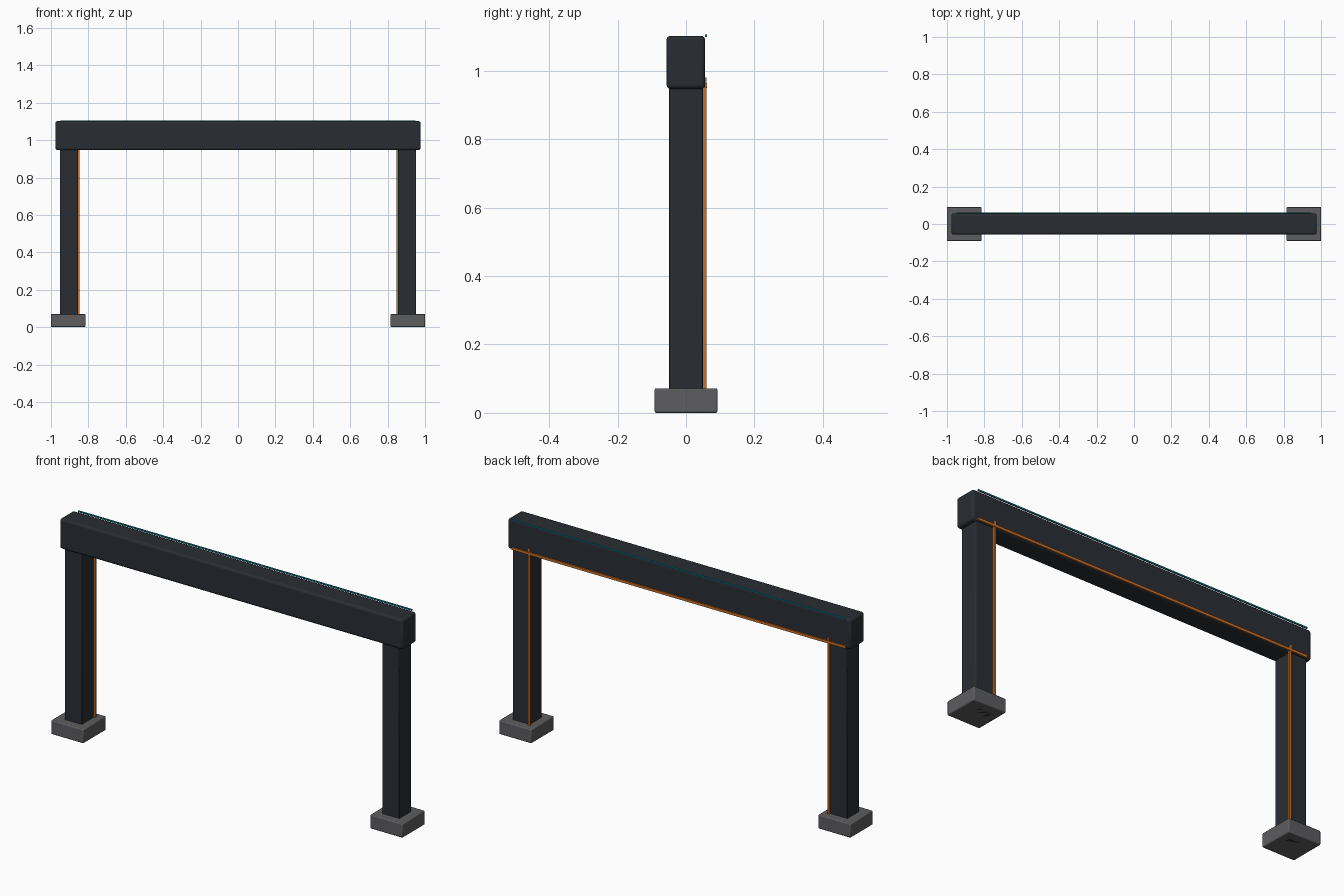
import bpy

if "Cube" in bpy.data.objects:
    bpy.data.objects.remove(bpy.data.objects["Cube"])


def material(name, rgb):
    m = bpy.data.materials.new(name)
    m.diffuse_color = (*rgb, 1)
    m.use_nodes = True
    m.node_tree.nodes["Principled BSDF"].inputs["Base Color"].default_value = m.diffuse_color
    return m


DARK = material("dark_metal", (0.022, 0.027, 0.033))
GREY = material("grey_base", (0.11, 0.11, 0.115))
ORANGE = material("orange_trim", (0.6, 0.16, 0.02))
TEAL = material("teal_trim", (0.01, 0.2, 0.27))


def box(name, lo, hi, mat, bevel=0.0, segments=1):
    """Box between two corners, with optional bevelled edges."""
    centre = [(a + b) / 2 for a, b in zip(lo, hi)]
    bpy.ops.mesh.primitive_cube_add(size=1, location=centre)
    ob = bpy.context.object
    ob.name = name
    ob.scale = [b - a for a, b in zip(lo, hi)]
    bpy.ops.object.transform_apply(location=False, rotation=False, scale=True)
    ob.data.materials.append(mat)
    if bevel:
        mod = ob.modifiers.new("bevel", 'BEVEL')
        mod.width = bevel
        mod.segments = segments
        bpy.ops.object.shade_smooth_by_angle()
    return ob


def pair(name, lo, hi, mat, bevel=0.0, segments=1):
    """Right-hand box plus its mirror image on the left."""
    box("right_" + name, lo, hi, mat, bevel, segments)
    box("left_" + name, (-hi[0], lo[1], lo[2]), (-lo[0], hi[1], hi[2]),
        mat, bevel, segments)


# Feet, posts and top beam
pair("foot", (0.816, -0.092, 0), (1.0, 0.092, 0.072), GREY, 0.005, 2)
pair("post", (0.855, -0.049, 0), (0.953, 0.049, 0.96), DARK, 0.003, 2)
box("top_beam", (-0.977, -0.057, 0.947), (0.977, 0.056, 1.102), DARK, 0.012, 3)

# Orange trim on the back: upright strips and a strip below the beam
pair("post_strip", (0.847, 0.049, 0.06), (0.857, 0.06, 0.98), ORANGE)
box("beam_lower_strip", (-0.95, 0.054, 0.95), (0.95, 0.062, 0.963), ORANGE)

# Teal trim along the top back edge
box("beam_upper_strip", (-0.95, 0.055, 1.099), (0.95, 0.062, 1.106), TEAL)
